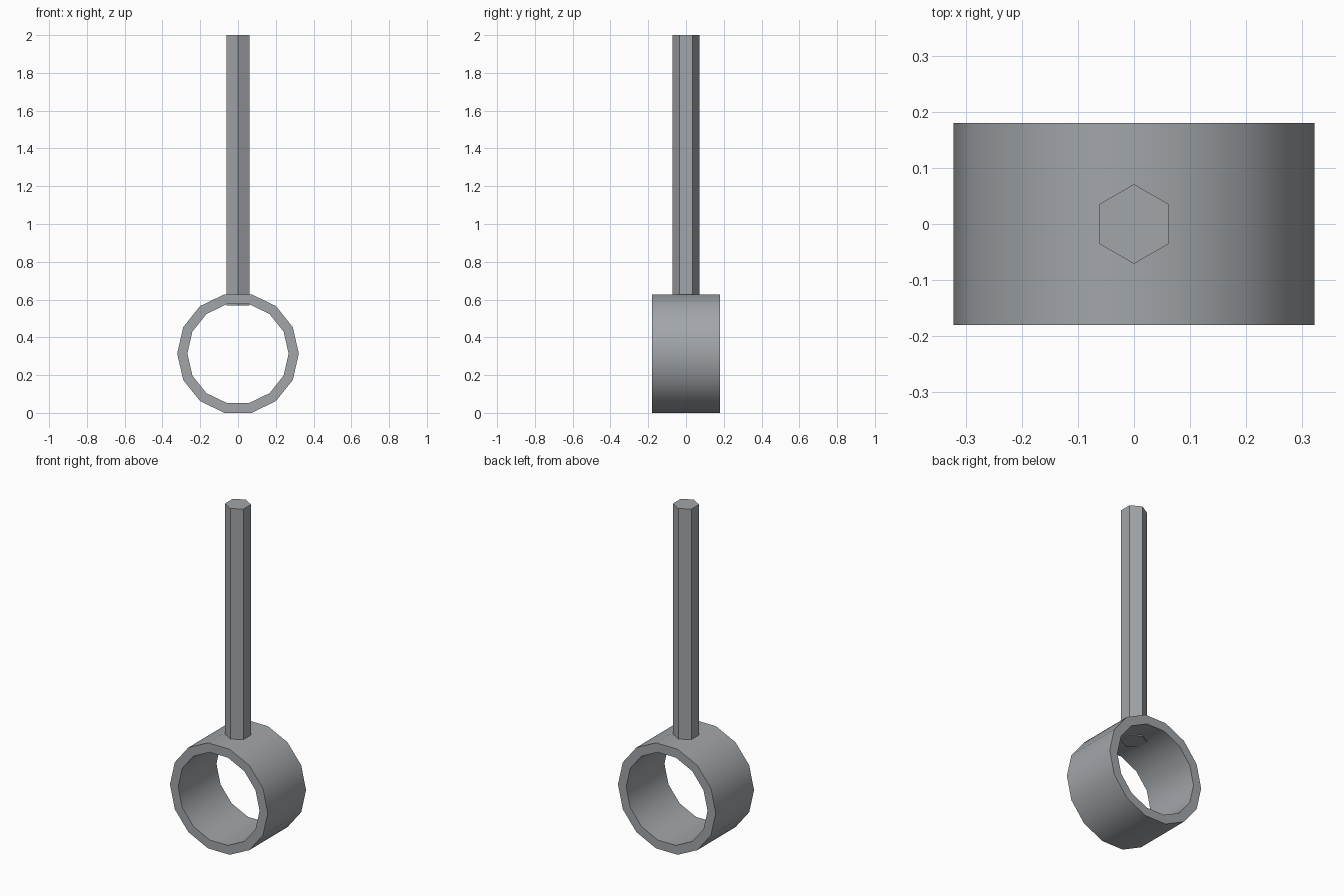
import bpy
import bmesh
from math import radians, cos, pi
from mathutils import Vector, Matrix

if "Cube" in bpy.data.objects:
    bpy.data.objects.remove(bpy.data.objects["Cube"])

steel = bpy.data.materials.new("steel_grey")
steel.use_nodes = True
colour = (0.36, 0.38, 0.40, 1)
steel.diffuse_color = colour
steel.node_tree.nodes["Principled BSDF"].inputs["Base Color"].default_value = colour

SIDES, OUTER, INNER, HALF_DEPTH = 14, 0.322, 0.268, 0.18
CENTRE_Z = OUTER * cos(pi / SIDES)      # the ring rests on a flat facet
ROD_BOTTOM, ROD_TOP, ROD_RADIUS = 0.569, 2.0, 0.071


def add_part(name, bm):
    bmesh.ops.recalc_face_normals(bm, faces=bm.faces)
    mesh = bpy.data.meshes.new(name)
    bm.to_mesh(mesh)
    bm.free()
    mesh.materials.append(steel)
    part = bpy.data.objects.new(name, mesh)
    bpy.context.collection.objects.link(part)
    return part


# Ring: a rectangular section spun around the y axis
bm = bmesh.new()
section = [bm.verts.new((r, y, 0)) for r, y in (
    (INNER, -HALF_DEPTH), (OUTER, -HALF_DEPTH), (OUTER, HALF_DEPTH), (INNER, HALF_DEPTH))]
edges = [bm.edges.new((section[i], section[(i + 1) % 4])) for i in range(4)]
bmesh.ops.spin(bm, geom=section + edges, cent=Vector(), axis=(0, 1, 0),
               angle=2 * pi, steps=SIDES, use_merge=True)
bmesh.ops.remove_doubles(bm, verts=bm.verts, dist=0.001)
bmesh.ops.translate(bm, verts=bm.verts, vec=(0, 0, CENTRE_Z))
ring = add_part("ring", bm)

# Rod: a hexagonal bar passing through the top of the ring
bm = bmesh.new()
bmesh.ops.create_cone(
    bm, cap_ends=True, segments=6, radius1=ROD_RADIUS, radius2=ROD_RADIUS,
    depth=ROD_TOP - ROD_BOTTOM,
    matrix=Matrix.Translation((0, 0, (ROD_TOP + ROD_BOTTOM) / 2)))
add_part("hex_rod", bm)

# Smooth the ring's curved walls and keep its rims sharp
bpy.ops.object.select_all(action="DESELECT")
ring.select_set(True)
bpy.context.view_layer.objects.active = ring
bpy.ops.object.shade_smooth_by_angle(angle=radians(40))
